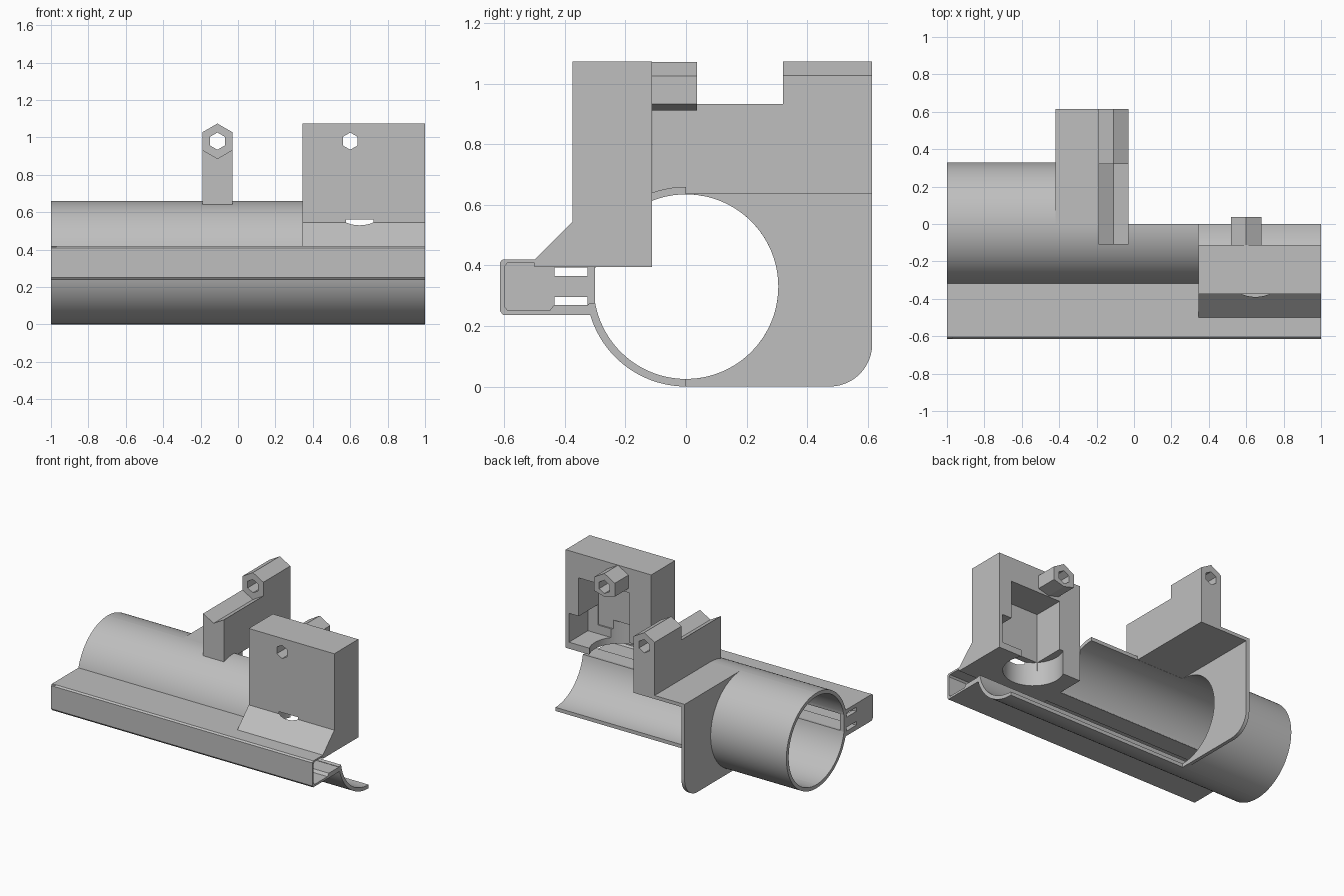
import bpy, bmesh
from math import sin, cos, radians

if "Cube" in bpy.data.objects:
    bpy.data.objects.remove(bpy.data.objects["Cube"], do_unlink=True)

grey = bpy.data.materials.new("plain_grey")
grey.use_nodes = True
COLOUR = (0.52, 0.52, 0.52, 1)
grey.diffuse_color = COLOUR
grey.node_tree.nodes["Principled BSDF"].inputs["Base Color"].default_value = COLOUR

AXIS_Z, OUTER, INNER = 0.33, 0.33, 0.305


def arc(cy, cz, r, a0, a1, n):
    """Points on a circular arc, angles in degrees."""
    steps = [radians(a0 + (a1 - a0) * i / n) for i in range(n + 1)]
    return [(cy + r * cos(a), cz + r * sin(a)) for a in steps]


def finish(name, bm):
    bmesh.ops.recalc_face_normals(bm, faces=bm.faces)
    mesh = bpy.data.meshes.new(name)
    bm.to_mesh(mesh)
    bm.free()
    obj = bpy.data.objects.new(name, mesh)
    bpy.context.collection.objects.link(obj)
    mesh.materials.append(grey)
    return obj


def prism(name, profile, lo, hi, axis="x"):
    """Extrude a 2D profile along x (profile is y,z), y (x,z) or z (x,y)."""
    place = {"x": lambda u, v, w: (w, u, v),
             "y": lambda u, v, w: (u, w, v),
             "z": lambda u, v, w: (u, v, w)}[axis]
    bm = bmesh.new()
    rings = [[bm.verts.new(place(u, v, w)) for u, v in profile] for w in (lo, hi)]
    n = len(profile)
    for ring in rings:
        bm.faces.new(ring)
    for i in range(n):
        j = (i + 1) % n
        bm.faces.new((rings[0][i], rings[0][j], rings[1][j], rings[1][i]))
    return finish(name, bm)


def box(name, x, y, z):
    return prism(name, [(y[0], z[0]), (y[1], z[0]), (y[1], z[1]), (y[0], z[1])], *x)


def shell(name, a0, a1, x0, x1):
    """Section of the tube wall between two angles."""
    n = max(8, int((a1 - a0) / 4))
    outline = arc(0, AXIS_Z, OUTER, a0, a1, n) + arc(0, AXIS_Z, INNER, a1, a0, n)
    return prism(name, outline, x0, x1)


def cut(obj, *cutters):
    """Subtract each cutter, then remove it."""
    for c in cutters:
        c.hide_render = True
        mod = obj.modifiers.new("cut", "BOOLEAN")
        mod.operation, mod.solver, mod.object = "DIFFERENCE", "EXACT", c
        bpy.context.view_layer.objects.active = obj
        bpy.ops.object.modifier_apply(modifier=mod.name)
        bpy.data.objects.remove(c, do_unlink=True)
    return obj


def hexagon(cx, r):
    return arc(cx, 0.98, r, 30, 330, 5)


parts = []

# Tube: whole at one end, open towards the other
parts += [
    shell("tube_back", -90, 90, -1, -0.40),
    shell("tube_upper_front", 90, 168, -1, 0.345),
    shell("tube_lower_front", 190, 270, -1, 1),
]

# Hollow rail along the front
rail = [(-0.292, 0.42), (-0.605, 0.42), (-0.615, 0.41), (-0.615, 0.25), (-0.605, 0.237),
        (-0.3, 0.237), (-0.3, 0.27), (-0.435, 0.27), (-0.45, 0.252), (-0.59, 0.252),
        (-0.6, 0.265), (-0.6, 0.397), (-0.59, 0.408), (-0.45, 0.408), (-0.435, 0.395),
        (-0.297, 0.395)]


def cup_cutter():
    return prism("cup_cutter", arc(0.65, -0.2, 0.19, 0, 352.5, 47), 0.385, 0.56, "z")


parts.append(cut(prism("cable_rail", rail, -1, 1), cup_cutter()))
cap = box("rail_end_cap", (-1, -0.97), (-0.61, -0.3), (0.242, 0.418))
parts.append(cut(cap, *[box("slot_cutter", (-1.1, -0.9), (-0.435, -0.325), z)
                        for z in ((0.27, 0.296), (0.366, 0.394))]))

# Flange with half-round opening, and roof plate
flange = ([(0, 0.66), (0.615, 0.66)] + arc(0.475, 0.14, 0.14, 0, -90, 12)
          + [(0, 0)] + arc(0, AXIS_Z, INNER, -90, 90, 40))
parts.append(prism("flange", flange, -0.42, -0.395))
parts.append(box("roof_plate", (-0.42, -0.03), (0, 0.615), (0.636, 0.66)))

# Hinge post: notched arm in front, hexagonal knuckle at the back
PX = -0.11
parts.append(prism("hinge_arm", [(PX - 0.08, 0.638), (PX + 0.08, 0.638), (PX + 0.08, 0.933),
                                 (PX, 0.887), (PX - 0.08, 0.933)], -0.11, 0.32, "y"))
knuckle = prism("hinge_knuckle", [(PX - 0.08, 0.638), (PX + 0.08, 0.638), (PX + 0.08, 1.028),
                                  (PX, 1.074), (PX - 0.08, 1.028)], 0.32, 0.615, "y")
parts.append(cut(knuckle, prism("hole_cutter", hexagon(PX, 0.046), 0.2, 0.7, "y")))

# Hollow housing block with sloped foot
block = prism("housing_block", [(-0.375, 1.074), (-0.112, 1.074), (-0.112, 0.395),
                                (-0.5, 0.395), (-0.5, 0.42), (-0.375, 0.545)], 0.345, 1)
parts.append(cut(block,
                 box("cavity_cutter", (0.51, 0.9), (-0.33, 0), (0.5, 0.905)),
                 box("side_cutter", (0.52, 0.975), (-0.32, 0), (0.44, 0.64)),
                 cup_cutter(),
                 prism("hole_cutter", hexagon(0.6, 0.046), -0.5, 0.1, "y")))

# Hexagonal nub behind the housing
nub = [(x, max(z, 0.912)) for x, z in arc(0.6, 0.98, 0.093, 30, 330, 5)]
parts.append(cut(prism("housing_nub", nub, -0.125, 0.037, "y"),
                 prism("hole_cutter", hexagon(0.6, 0.046), -0.5, 0.1, "y")))

# Smooth the round walls, keep the edges crisp
bpy.ops.object.select_all(action="DESELECT")
for p in parts:
    p.select_set(True)
bpy.context.view_layer.objects.active = parts[0]
bpy.ops.object.shade_smooth_by_angle(angle=radians(25))
